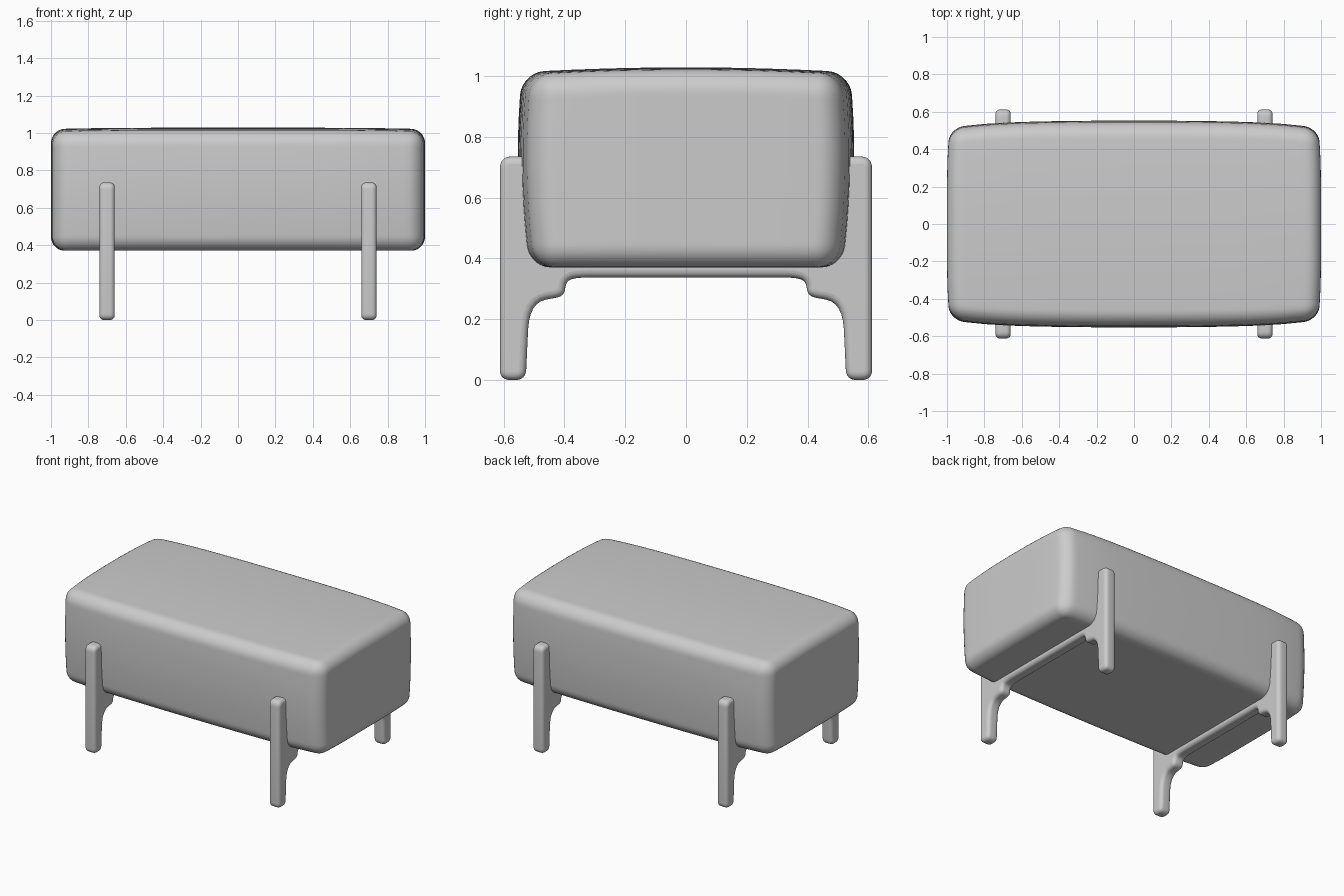
import bpy, bmesh, math
from mathutils import Vector

cube = bpy.data.objects.get("Cube")
if cube:
    bpy.data.objects.remove(cube, do_unlink=True)

grey = bpy.data.materials.new("plain_grey")
grey.use_nodes = True
grey.diffuse_color = (0.6, 0.6, 0.6, 1)
grey.node_tree.nodes["Principled BSDF"].inputs["Base Color"].default_value = (0.6, 0.6, 0.6, 1)


def select_only(obj):
    bpy.ops.object.select_all(action='DESELECT')
    obj.select_set(True)
    bpy.context.view_layer.objects.active = obj


def make_cushion():
    bottom, top = 0.37, 1.028
    height = top - bottom
    half_depth = 0.553
    bm = bmesh.new()
    bmesh.ops.create_cube(bm, size=1)
    for v in bm.verts:
        v.co = Vector((v.co.x * 2, v.co.y * 2 * half_depth, bottom + (v.co.z + 0.5) * height))
    # Soft edges, tighter around the underside
    for above, radius in ((True, 0.085), (False, 0.06)):
        mid = bottom + height / 2
        edges = [e for e in bm.edges
                 if (max(v.co.z for v in e.verts) > mid) == above]
        if above:
            bmesh.ops.bevel(bm, geom=bm.edges[:], offset=0.075, segments=7,
                            profile=0.5, affect='EDGES', clamp_overlap=True)
    # Slice the flat panels so they can puff out
    for axis, lo, hi, count in ((0, -0.9, 0.9, 19), (1, -0.46, 0.46, 13), (2, 0.46, 0.94, 9)):
        normal = Vector((0, 0, 0))
        normal[axis] = 1
        for i in range(count):
            bmesh.ops.bisect_plane(bm, geom=bm.verts[:] + bm.edges[:] + bm.faces[:],
                                   plane_co=normal * (lo + (hi - lo) * i / (count - 1)),
                                   plane_no=normal)
    # Bowed sides, narrower base and crowned top
    for v in bm.verts:
        x, y, z = v.co
        t = (z - bottom) / height
        u = y / half_depth
        bow = 1 - 0.03 * x ** 2 - 0.045 * x ** 6
        taper = 1 - 0.035 * (2 * t - 1.15) ** 2
        v.co = (x * (1 - 0.015 * u ** 4), y * bow * taper,
                z - t * (0.016 * u ** 2 + 0.008 * x ** 4))
    bmesh.ops.recalc_face_normals(bm, faces=bm.faces)
    mesh = bpy.data.meshes.new("cushion")
    bm.to_mesh(mesh)
    bm.free()
    obj = bpy.data.objects.new("cushion", mesh)
    bpy.context.collection.objects.link(obj)
    mesh.materials.append(grey)
    select_only(obj)
    bpy.ops.object.shade_smooth()


def fillet(corners, steps=6):
    """Round each (y, z, radius) corner of a closed outline."""
    result = []
    for i, (y, z, r) in enumerate(corners):
        p = Vector((y, z))
        a = Vector(corners[i - 1][:2])
        b = Vector(corners[(i + 1) % len(corners)][:2])
        start = p + (a - p).normalized() * min(r, (a - p).length * 0.48)
        end = p + (b - p).normalized() * min(r, (b - p).length * 0.48)
        for k in range(steps + 1):
            t = k / steps
            result.append(start * (1 - t) ** 2 + p * 2 * t * (1 - t) + end * t * t)
    return result


def make_frame(name, x):
    # Half outline: cross rail, bracket, leg, and post beside the cushion
    half = [(0.36, 0.337, 0.04), (0.395, 0.325, 0.03), (0.40, 0.275, 0.03),
            (0.515, 0.255, 0.09), (0.527, 0.0, 0.035), (0.612, 0.0, 0.035),
            (0.612, 0.735, 0.04), (0.505, 0.735, 0.02), (0.49, 0.43, 0.03)]
    mirrored = [(-y, z, r) for y, z, r in reversed(half)]
    outline = fillet(half + mirrored)
    round_edge = 0.024
    curve = bpy.data.curves.new(name, 'CURVE')
    curve.dimensions = '2D'
    curve.fill_mode = 'BOTH'
    curve.extrude = 0.041 - round_edge
    curve.bevel_depth = round_edge
    curve.bevel_resolution = 4
    curve.offset = -round_edge
    spline = curve.splines.new('POLY')
    spline.points.add(len(outline) - 1)
    for point, co in zip(spline.points, outline):
        point.co = (co.x, co.y, 0, 1)
    spline.use_cyclic_u = True
    curve.materials.append(grey)
    obj = bpy.data.objects.new(name, curve)
    obj.rotation_euler = (math.pi / 2, 0, math.pi / 2)
    obj.location.x = x
    bpy.context.collection.objects.link(obj)
    select_only(obj)
    bpy.ops.object.convert(target='MESH')
    bpy.ops.object.shade_smooth_by_angle(angle=math.radians(40))


make_cushion()
make_frame("left_leg_frame", 0.7)
make_frame("right_leg_frame", -0.7)
